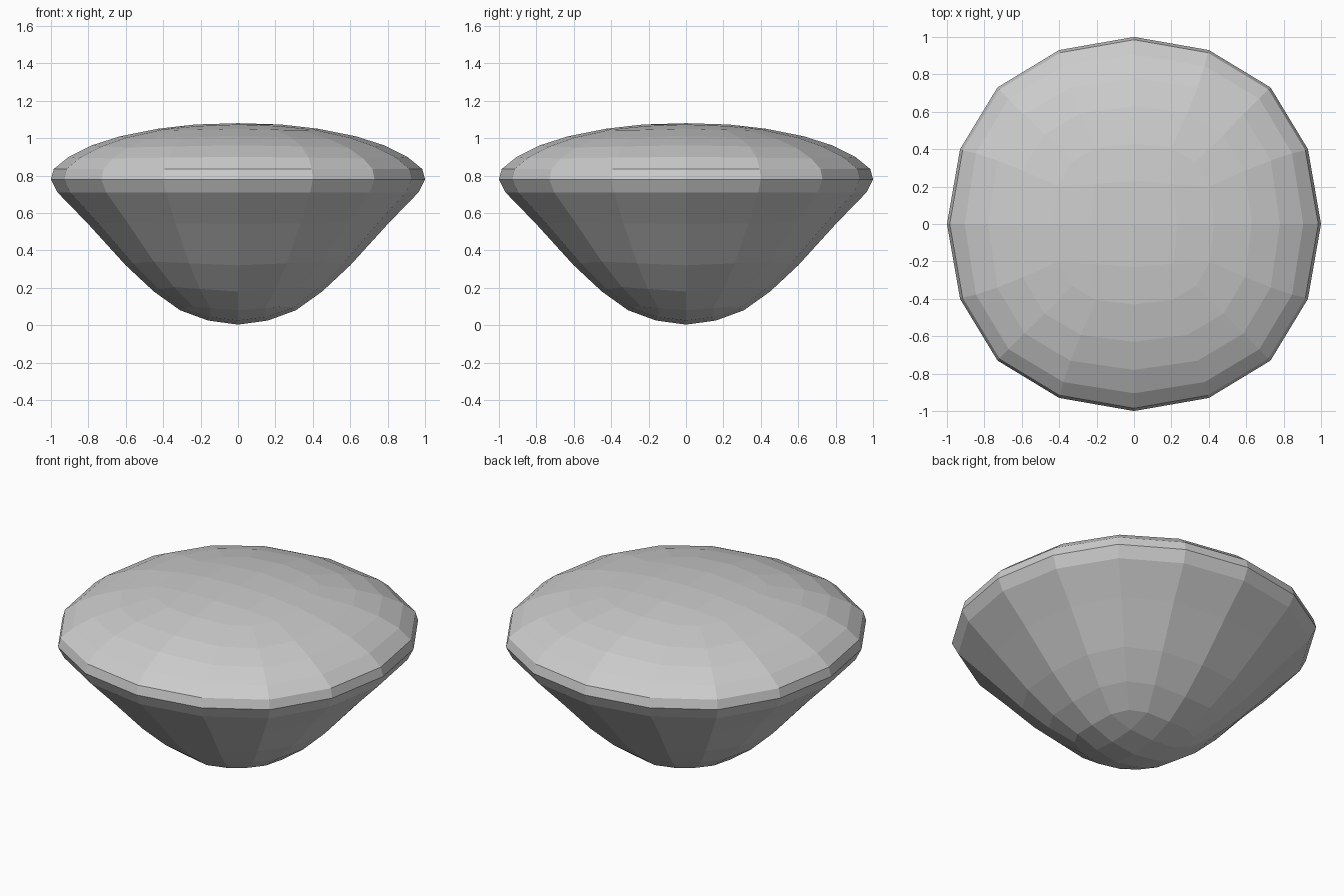
import bpy, bmesh
from math import hypot

if "Cube" in bpy.data.objects:
    bpy.data.objects.remove(bpy.data.objects["Cube"])

# half profiles (radius, height): pole, patch row, patch edge, then rings out to the rim
TOP = [(0, 1.08), (.23, 1.073), (.43, 1.05), (.63, 1.01), (.78, .962), (.905, .90), (.985, .835), (1, .78)]
BOTTOM = [(0, 0.003), (.16, .025), (.31, .08), (.45, .18), (.60, .32), (.80, .54), (.965, .71), (1, .78)]


def height(profile, r):
    for (r0, z0), (r1, z1) in zip(profile, profile[1:]):
        if r <= r1:
            return z0 + (z1 - z0) * (r - r0) / (r1 - r0)
    return profile[-1][1]


def ring_xy(k):
    """16-sided ring point (unit size), squarer near the poles (k=0), rounder at the rim (k=1)."""
    c, m, n = .77 - .04 * k, .945 - .015 * k, .47 - .07 * k
    side = [(c, -c), (m, -n), (1, 0), (m, n)]
    pts = []
    for _ in range(4):
        pts += side
        side = [(-y, x) for x, y in side]
    return pts


def build_half(bm, profile):
    # central 4 x 4 quad patch around the pole
    edge = profile[2][0]
    outer = [(edge * x, edge * y) for x, y in ring_xy(0)]
    border = [(2, -2), (2, -1), (2, 0), (2, 1), (2, 2), (1, 2), (0, 2), (-1, 2),
              (-2, 2), (-2, 1), (-2, 0), (-2, -1), (-2, -2), (-1, -2), (0, -2), (1, -2)]
    grid = dict(zip(border, outer))
    a = profile[1][0]
    for i in (-1, 0, 1):
        for j in (-1, 0, 1):
            s = a * (.93 if i and j else 1)
            grid[i, j] = (i * s, j * s)
    v = {k: bm.verts.new((x, y, height(profile, hypot(x, y)))) for k, (x, y) in grid.items()}
    for i in range(-2, 2):
        for j in range(-2, 2):
            bm.faces.new([v[i, j], v[i + 1, j], v[i + 1, j + 1], v[i, j + 1]])
    # rings from the patch out to the rim
    prev = [v[k] for k in border]
    rings = profile[3:]
    for n, (r, z) in enumerate(rings, 1):
        k = min(1, n / (len(rings) - 1))
        cur = []
        for x, y in ring_xy(k):
            zz = height(profile, r * (1 + (hypot(x, y) - 1) * (1 - k)))
            cur.append(bm.verts.new((r * x, r * y, zz)))
        for i in range(16):
            j = (i + 1) % 16
            bm.faces.new([prev[i], cur[i], cur[j], prev[j]])
        prev = cur


# faceted domed body
bm = bmesh.new()
build_half(bm, TOP)
build_half(bm, BOTTOM)
bmesh.ops.remove_doubles(bm, verts=bm.verts, dist=.001)
bmesh.ops.recalc_face_normals(bm, faces=bm.faces)
mesh = bpy.data.meshes.new("domed_cap")
bm.to_mesh(mesh)
bm.free()
body = bpy.data.objects.new("domed_cap", mesh)
bpy.context.collection.objects.link(body)
